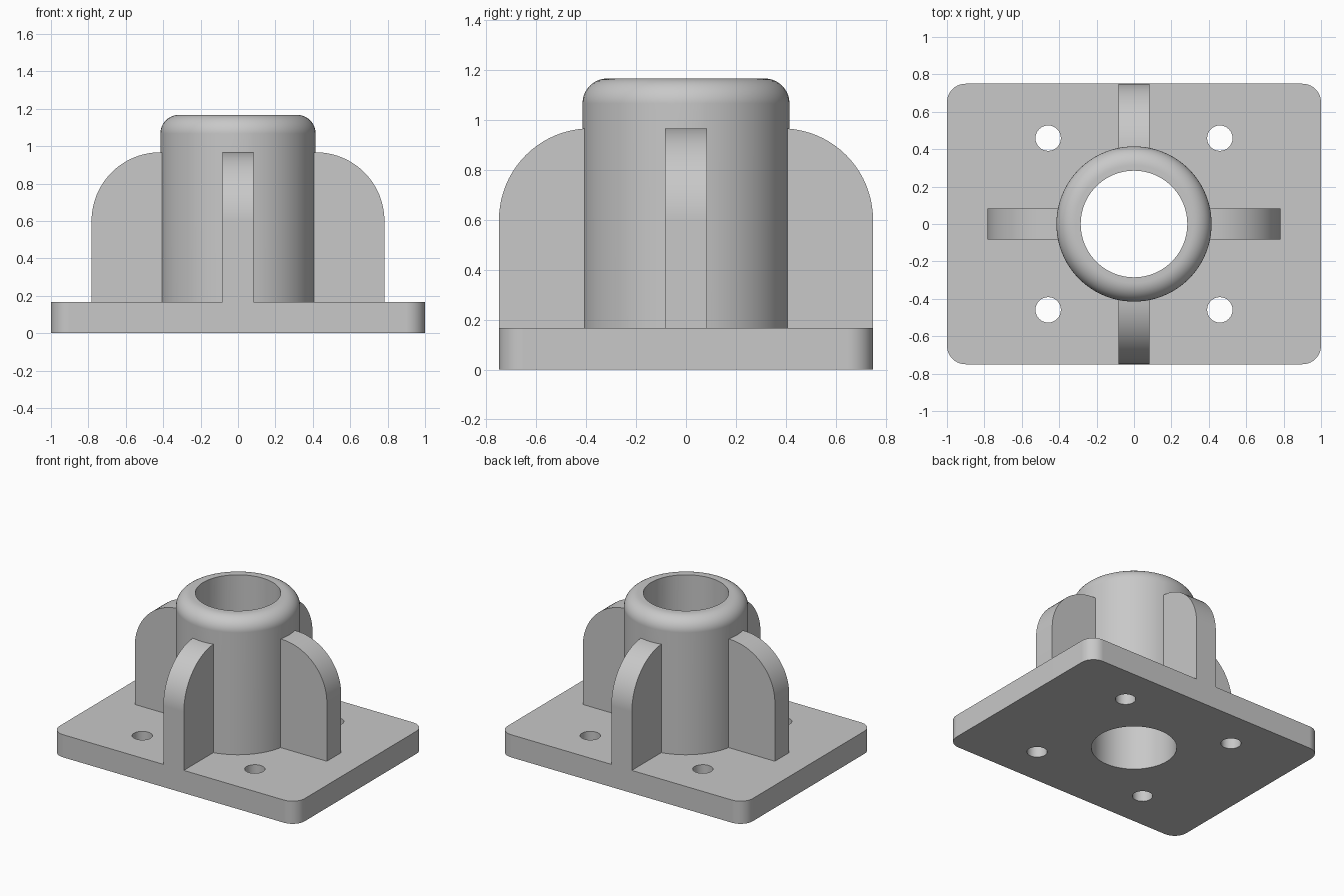
import bpy, bmesh
from math import sin, cos, pi, radians
from mathutils import Matrix, Vector

cube = bpy.data.objects.get("Cube")
if cube:
    bpy.data.objects.remove(cube, do_unlink=True)

PLATE_H = 0.167
HUB_R, HUB_TOP, HUB_FILLET = 0.415, 1.167, 0.1
BORE_R = 0.285
RIB_T, RIB_TOP, RIB_ARC = 0.167, 0.967, 0.367
HOLE_R, HOLE_POS = 0.068, 0.459

grey = bpy.data.materials.new("grey metal")
grey.use_nodes = True
colour = (0.58, 0.58, 0.58, 1)
grey.diffuse_color = colour
grey.node_tree.nodes["Principled BSDF"].inputs["Base Color"].default_value = colour


def arc(cx, cy, r, start, end, steps):
    """Points on an arc, angles in degrees."""
    angles = [radians(start + (end - start) * i / steps) for i in range(steps + 1)]
    return [(cx + r * cos(a), cy + r * sin(a)) for a in angles]


def make_object(name, bm):
    bmesh.ops.recalc_face_normals(bm, faces=bm.faces)
    mesh = bpy.data.meshes.new(name)
    bm.to_mesh(mesh)
    bm.free()
    mesh.materials.append(grey)
    obj = bpy.data.objects.new(name, mesh)
    bpy.context.collection.objects.link(obj)
    return obj


def prism(name, outline, low, high, matrix=Matrix()):
    """Extrude a flat outline from low to high along its normal."""
    bm = bmesh.new()
    face = bm.faces.new([bm.verts.new((x, y, low)) for x, y in outline])
    new = bmesh.ops.extrude_face_region(bm, geom=[face])["geom"]
    verts = [v for v in new if isinstance(v, bmesh.types.BMVert)]
    bmesh.ops.translate(bm, verts=verts, vec=Vector((0, 0, high - low)))
    bm.transform(matrix)
    return make_object(name, bm)


def cylinder(name, x, y, r, low, high, sides):
    return prism(name, arc(x, y, r, 0, 360, sides)[:-1], low, high)


def combine(target, tool, operation):
    """Apply a boolean and discard the tool."""
    bpy.context.view_layer.objects.active = target
    mod = target.modifiers.new(operation, 'BOOLEAN')
    mod.operation, mod.object, mod.solver = operation, tool, 'EXACT'
    bpy.ops.object.modifier_apply(modifier=mod.name)
    bpy.data.objects.remove(tool, do_unlink=True)


# Base plate with rounded corners
corner = 0.1
outline = []
for i, (sx, sy) in enumerate([(1, 1), (-1, 1), (-1, -1), (1, -1)]):
    outline += arc(sx * (1 - corner), sy * (0.75 - corner), corner, 90 * i, 90 * i + 90, 10)
bracket = prism("flanged_bearing_bracket", outline, 0, PLATE_H)

# Hub, turned from a profile with a rounded top edge
profile = [(0, 0.08), (HUB_R, 0.08)]
profile += arc(HUB_R - HUB_FILLET, HUB_TOP - HUB_FILLET, HUB_FILLET, 0, 90, 10)
profile += [(0, HUB_TOP)]
bm = bmesh.new()
verts = [bm.verts.new((r, 0, z)) for r, z in profile]
edges = [bm.edges.new(pair) for pair in zip(verts, verts[1:])]
bmesh.ops.spin(bm, geom=verts + edges, cent=(0, 0, 0), axis=(0, 0, 1),
               angle=2 * pi, steps=96, use_duplicate=False)
bmesh.ops.remove_doubles(bm, verts=bm.verts, dist=0.0001)
combine(bracket, make_object("hub", bm), 'UNION')

# Four ribs with a rounded outer shoulder
for i in range(4):
    reach = 0.75 if i % 2 else 0.783
    side = [(0.33, 0.08), (reach, 0.08)]
    side += arc(reach - RIB_ARC, RIB_TOP - RIB_ARC, RIB_ARC, 0, 90, 20)
    side += [(0.33, RIB_TOP)]
    turn = Matrix.Rotation(i * pi / 2, 4, 'Z') @ Matrix.Rotation(pi / 2, 4, 'X')
    combine(bracket, prism("rib", side, -RIB_T / 2, RIB_T / 2, turn), 'UNION')

# Through bore and four bolt holes
combine(bracket, cylinder("bore", 0, 0, BORE_R, -0.2, 1.4, 80), 'DIFFERENCE')
for sx in (-1, 1):
    for sy in (-1, 1):
        hole = cylinder("bolt_hole", sx * HOLE_POS, sy * HOLE_POS, HOLE_R, -0.2, 0.4, 32)
        combine(bracket, hole, 'DIFFERENCE')

# Smooth rounded faces, keep flat faces flat
bpy.ops.object.select_all(action='DESELECT')
bracket.select_set(True)
bpy.context.view_layer.objects.active = bracket
bpy.ops.object.shade_smooth_by_angle(angle=radians(30))
weighted = bracket.modifiers.new("even shading", 'WEIGHTED_NORMAL')
weighted.keep_sharp = True
